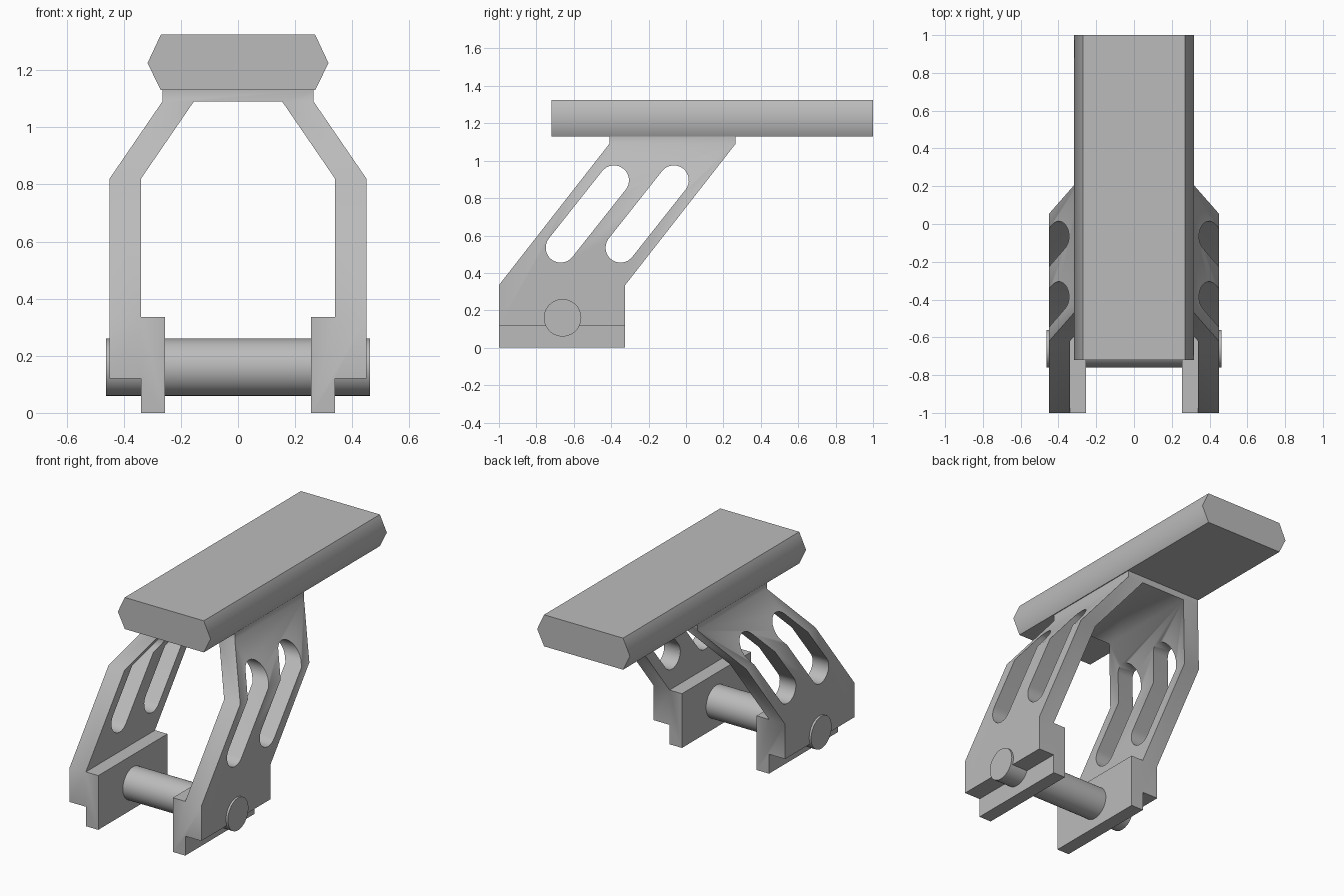
import bpy
import bmesh
from math import pi, cos, sin, atan2, radians
from mathutils import Vector

cube = bpy.data.objects.get("Cube")
if cube:
    bpy.data.objects.remove(cube, do_unlink=True)

grey = bpy.data.materials.new("satin grey")
grey.use_nodes = True
tone = (0.5, 0.5, 0.5, 1)
grey.diffuse_color = tone
grey.node_tree.nodes["Principled BSDF"].inputs["Base Color"].default_value = tone


def prism(name, profile, axis, start, end):
    """Extrude a closed profile along x (profile is y, z) or y (profile is x, z)."""
    bm = bmesh.new()
    place = (lambda a, b: (start, a, b)) if axis == "x" else (lambda a, b: (a, start, b))
    face = bm.faces.new([bm.verts.new(place(a, b)) for a, b in profile])
    step = Vector((end - start, 0, 0)) if axis == "x" else Vector((0, end - start, 0))
    cap = bmesh.ops.extrude_face_region(bm, geom=[face])["geom"]
    bmesh.ops.translate(bm, vec=step, verts=[g for g in cap if isinstance(g, bmesh.types.BMVert)])
    if face.is_valid and len([f for f in bm.faces if len(f.verts) == len(profile)]) < 2:
        bm.faces.new(list(face.verts))
    bmesh.ops.recalc_face_normals(bm, faces=bm.faces)
    mesh = bpy.data.meshes.new(name)
    bm.to_mesh(mesh)
    bm.free()
    mesh.materials.append(grey)
    obj = bpy.data.objects.new(name, mesh)
    bpy.context.collection.objects.link(obj)
    return obj


def activate(obj):
    bpy.ops.object.select_all(action="DESELECT")
    obj.select_set(True)
    bpy.context.view_layer.objects.active = obj


def combine(target, tool, operation):
    tool.hide_render = True
    activate(target)
    mod = target.modifiers.new("cut", "BOOLEAN")
    mod.operation, mod.object, mod.solver = operation, tool, "EXACT"
    bpy.ops.object.modifier_apply(modifier=mod.name)
    bpy.data.objects.remove(tool, do_unlink=True)


def arc(centre, radius, first, sweep, steps):
    return [(centre[0] + radius * cos(first + sweep * i / steps),
             centre[1] + radius * sin(first + sweep * i / steps)) for i in range(steps + 1)]


def slot(low, high, radius):
    angle = atan2(high[1] - low[1], high[0] - low[0])
    return (arc(high, radius, angle - pi / 2, pi, 16)
            + arc(low, radius, angle + pi / 2, pi, 16))


# Arched bracket with stepped clamp feet: front outline
outer = [(0.255, 0), (0.34, 0), (0.34, 0.12), (0.45, 0.12), (0.45, 0.82), (0.265, 1.09), (0.265, 1.13)]
inner = [(0.155, 1.09), (0.34, 0.82), (0.34, 0.335), (0.255, 0.335)]
mirror = lambda pts: [(-x, z) for x, z in reversed(pts)]
bracket = prism("arched_bracket", outer + mirror(outer) + mirror(inner)[:] + inner, "y", -1.2, 0.6)

# Trim to the leaning side outline
side = [(-1, -0.1), (-1, 0.335), (-0.41, 1.09), (-0.41, 1.2),
        (0.265, 1.2), (0.265, 1.09), (-0.325, 0.335), (-0.325, -0.1)]
combine(bracket, prism("side_trim", side, "x", -0.6, 0.6), "INTERSECT")

# Two slanted slots through both legs
for shift in (0, 0.32):
    shape = slot((-0.67 + shift, 0.535), (-0.385 + shift, 0.895), 0.08)
    combine(bracket, prism("slot_cutter", shape, "x", -0.7, 0.7), "DIFFERENCE")

# Top rail with bevelled sides
half = [(0.27, 1.13), (0.317, 1.225), (0.27, 1.325)]
rail = prism("top_rail", half + mirror(half), "y", -0.72, 1)

# Cross pin through the feet
pin = prism("cross_pin", arc((-0.66, 0.16), 0.1, 0, 2 * pi, 48)[:-1], "x", -0.463, 0.463)

for obj in (bracket, rail, pin):
    activate(obj)
    bpy.ops.object.shade_smooth_by_angle(angle=radians(58))
